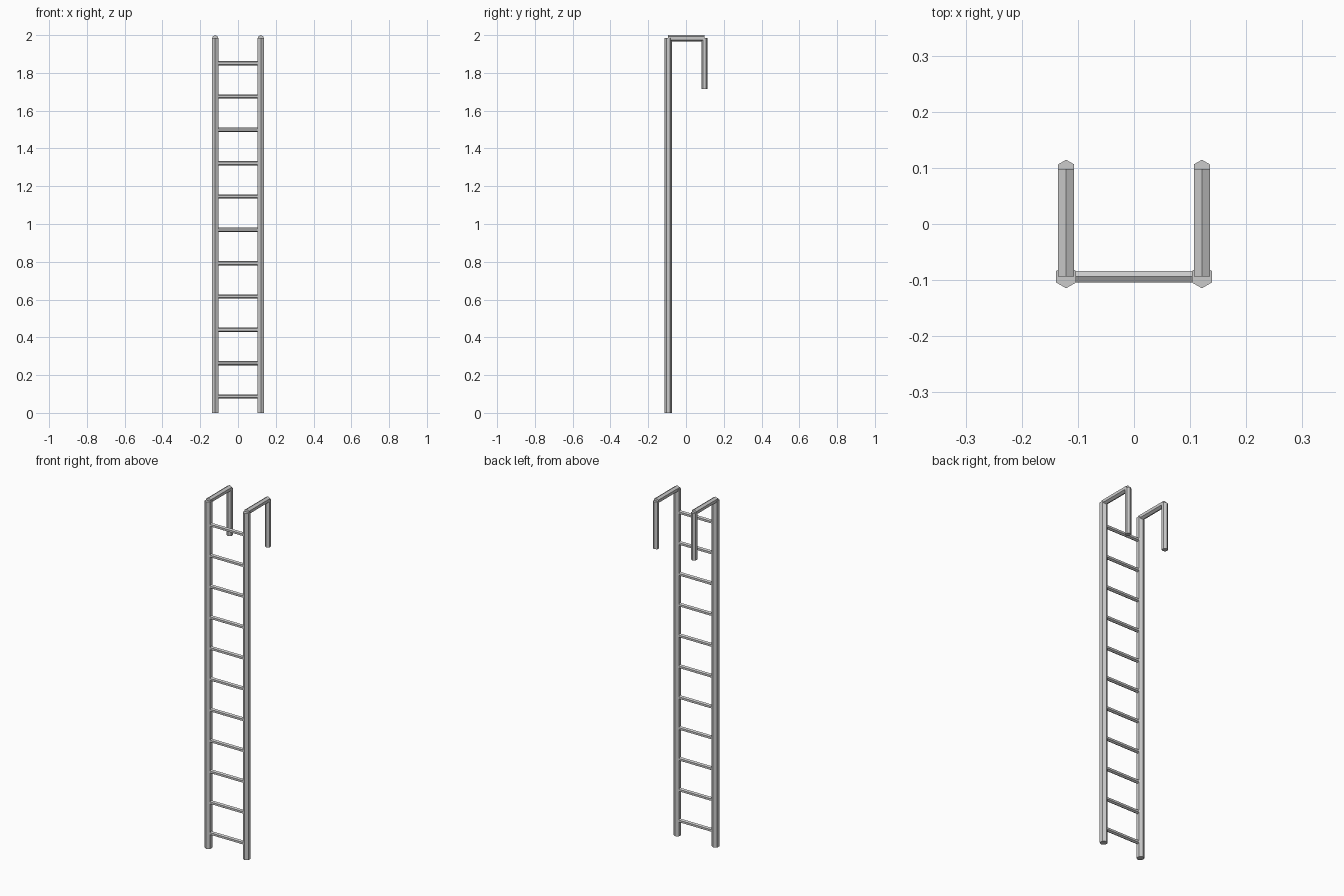
import bpy, bmesh, math
from mathutils import Vector

if "Cube" in bpy.data.objects:
    bpy.data.objects.remove(bpy.data.objects["Cube"])

RAIL_X, RAIL_Y, HOOK_Y = 0.121, -0.094, 0.098
TOP_Z, HOOK_Z = 1.9835, 1.714
RAIL_R, HOOK_R, RUNG_R = 0.0205, 0.0165, 0.0115


def hex_bar(name, start, end, radius, point_dir):
    """Capped six-sided bar with one edge facing point_dir."""
    a, b = Vector(start), Vector(end)
    u = Vector(point_dir)
    v = (b - a).normalized().cross(u)
    bm = bmesh.new()
    rings = []
    for c in (a, b):
        ring = []
        for i in range(6):
            t = i * math.tau / 6
            ring.append(bm.verts.new(c + radius * (math.cos(t) * u + math.sin(t) * v)))
        rings.append(ring)
    lo, hi = rings
    for i in range(6):
        j = (i + 1) % 6
        bm.faces.new((lo[i], lo[j], hi[j], hi[i]))
    bm.faces.new(lo[::-1])
    bm.faces.new(hi)
    bmesh.ops.recalc_face_normals(bm, faces=bm.faces)
    mesh = bpy.data.meshes.new(name)
    bm.to_mesh(mesh)
    bm.free()
    obj = bpy.data.objects.new(name, mesh)
    bpy.context.collection.objects.link(obj)
    return obj


Y, Z = (0, 1, 0), (0, 0, 1)

# Side rails with their hooks over the back
for side, x in (("left", -RAIL_X), ("right", RAIL_X)):
    hex_bar(f"{side}_rail", (x, RAIL_Y, 0), (x, RAIL_Y, TOP_Z), RAIL_R, Y)
    hex_bar(f"{side}_hook_top", (x, RAIL_Y, TOP_Z), (x, HOOK_Y, TOP_Z), HOOK_R, Z)
    hex_bar(f"{side}_hook_drop", (x, HOOK_Y, HOOK_Z), (x, HOOK_Y, TOP_Z), HOOK_R, Y)

# Eleven evenly spaced rungs
for i in range(11):
    z = 0.087 + i * 0.1764
    hex_bar(f"rung_{i + 1}", (-RAIL_X, RAIL_Y, z), (RAIL_X, RAIL_Y, z), RUNG_R, Z)
